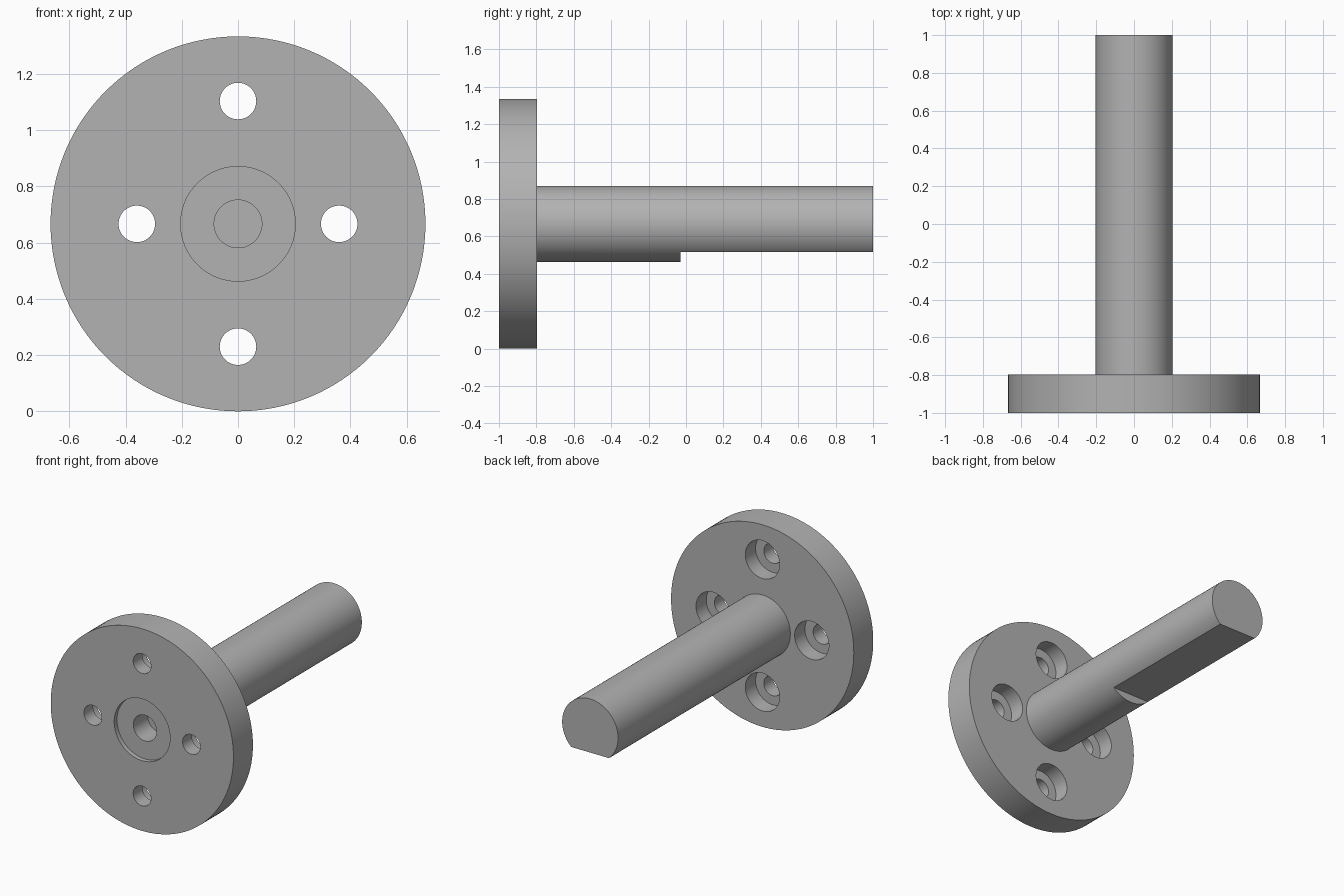
import bpy
from math import pi, radians
from mathutils import Vector

if "Cube" in bpy.data.objects:
    bpy.data.objects.remove(bpy.data.objects["Cube"], do_unlink=True)

AXIS_Z = 0.667
FRONT, FLANGE_BACK, SHAFT_END = -1.0, -0.797, 1.0
FLANGE_R, SHAFT_R, BORE_R = 0.667, 0.204, 0.085
RECESS = 0.03

steel = bpy.data.materials.new("steel grey")
steel.use_nodes = True
colour = (0.45, 0.45, 0.45, 1)
steel.diffuse_color = colour
steel.node_tree.nodes["Principled BSDF"].inputs["Base Color"].default_value = colour


def cylinder(name, radius, y0, y1, x=0, dz=0, sides=96):
    """Cylinder lying along y from y0 to y1."""
    bpy.ops.mesh.primitive_cylinder_add(
        vertices=sides, radius=radius, depth=y1 - y0,
        location=(x, (y0 + y1) / 2, AXIS_Z + dz), rotation=(pi / 2, 0, 0))
    obj = bpy.context.object
    obj.name = name
    obj.data.materials.append(steel)
    return obj


def cut(target, cutter):
    """Subtract the cutter from the target and discard it."""
    cutter.hide_render = True
    mod = target.modifiers.new("cut", "BOOLEAN")
    mod.operation = "DIFFERENCE"
    mod.solver = "EXACT"
    mod.object = cutter
    select(target)
    bpy.ops.object.modifier_apply(modifier=mod.name)
    bpy.data.objects.remove(cutter, do_unlink=True)


def select(obj):
    bpy.ops.object.select_all(action="DESELECT")
    obj.select_set(True)
    bpy.context.view_layer.objects.active = obj


# Flange disc with a central bore for the shaft
flange = cylinder("flange", FLANGE_R, FRONT, FLANGE_BACK, sides=128)
cut(flange, cylinder("bore_cutter", SHAFT_R, FRONT - 0.1, FLANGE_BACK + 0.1))

# Four bolt holes, counterbored from the back
for x, dz in ((0.36, 0), (-0.36, 0), (0, 0.437), (0, -0.437)):
    cut(flange, cylinder("bolt_cutter", 0.065, FRONT - 0.1, FLANGE_BACK + 0.1, x, dz, 48))
    cut(flange, cylinder("counterbore_cutter", 0.125, FLANGE_BACK - 0.107,
                         FLANGE_BACK + 0.1, x, dz, 64))

# Shaft, set slightly back from the flange face, with a blind centre hole
shaft = cylinder("shaft", SHAFT_R, FRONT + RECESS, SHAFT_END)
cut(shaft, cylinder("centre_hole_cutter", BORE_R, FRONT - 0.1, FRONT + RECESS + 0.15, sides=64))

# Flat milled along the underside of the shaft's free end
flat_z, flat_start = 0.517, -0.03
bpy.ops.mesh.primitive_cube_add(size=1, location=(0, flat_start + 0.6, flat_z - 0.1))
flat_cutter = bpy.context.object
flat_cutter.scale = Vector((0.6, 1.2, 0.2))
bpy.context.view_layer.update()
cut(shaft, flat_cutter)

for part in (flange, shaft):
    part.data.materials.clear()
    part.data.materials.append(steel)
    select(part)
    bpy.ops.object.shade_smooth_by_angle(angle=radians(30))
